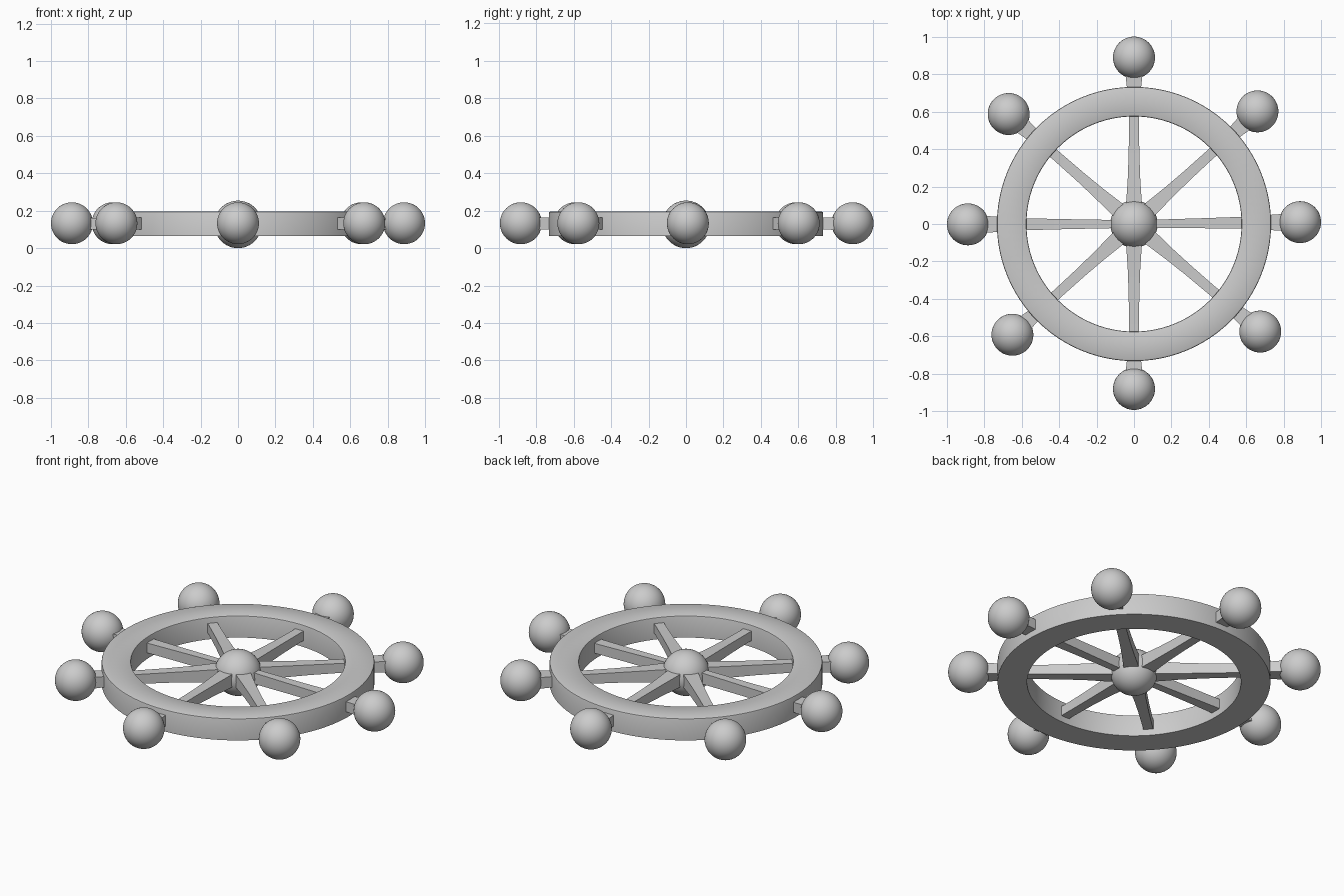
import bpy, bmesh
from math import cos, sin, radians, pi, atan2, hypot
from mathutils import Matrix

if "Cube" in bpy.data.objects:
    bpy.data.objects.remove(bpy.data.objects["Cube"])

MID = 0.131  # height of the wheel's middle plane


def add_object(name, bm, angle=35):
    bmesh.ops.recalc_face_normals(bm, faces=bm.faces)
    mesh = bpy.data.meshes.new(name)
    bm.to_mesh(mesh)
    bm.free()
    ob = bpy.data.objects.new(name, mesh)
    bpy.context.collection.objects.link(ob)
    bpy.ops.object.select_all(action='DESELECT')
    ob.select_set(True)
    bpy.context.view_layer.objects.active = ob
    bpy.ops.object.shade_smooth_by_angle(angle=radians(angle))
    return ob


def ball(name, x, y, z, r):
    bm = bmesh.new()
    bmesh.ops.create_uvsphere(bm, u_segments=48, v_segments=24, radius=r,
                              matrix=Matrix.Translation((x, y, z)))
    add_object(name, bm)


def rim(name, profile, steps=96):
    bm = bmesh.new()
    rings = [[bm.verts.new((r * cos(2 * pi * i / steps), r * sin(2 * pi * i / steps), z))
              for r, z in profile] for i in range(steps)]
    n = len(profile)
    for i in range(steps):
        a, b = rings[i], rings[(i + 1) % steps]
        for j in range(n):
            k = (j + 1) % n
            bm.faces.new((a[j], b[j], b[k], a[k]))
    return add_object(name, bm)


def spoke(name, angle, sections):
    # square bar swept outward through (radius, width, height) sections
    bm = bmesh.new()
    c, s = cos(angle), sin(angle)
    rings = []
    for r, w, h in sections:
        ring = []
        for u, v in ((-1, -1), (1, -1), (1, 1), (-1, 1)):
            t = u * w / 2
            ring.append(bm.verts.new((r * c - t * s, r * s + t * c, MID + v * h / 2)))
        rings.append(ring)
    for a, b in zip(rings, rings[1:]):
        for j in range(4):
            k = (j + 1) % 4
            bm.faces.new((a[j], a[k], b[k], b[j]))
    bm.faces.new(rings[0])
    bm.faces.new(rings[-1])
    add_object(name, bm)


# rim with softened top edges
rim("rim", [(0.575, 0.065), (0.733, 0.065), (0.733, 0.187), (0.731, 0.192), (0.725, 0.195),
            (0.583, 0.195), (0.577, 0.192), (0.575, 0.187)])

# central hub
ball("hub", 0, 0, 0.127, 0.127)

# spokes running through the rim, each ending in a ball handle
flared = [(0.03, 0.09, 0.08), (0.14, 0.08, 0.075), (0.25, 0.066, 0.066), (0.38, 0.057, 0.06),
          (0.55, 0.053, 0.056), (0.65, 0.06, 0.06), (0.74, 0.078, 0.064), (0.84, 0.1, 0.068)]
widening = [(0.03, 0.043, 0.07), (0.14, 0.045, 0.065), (0.38, 0.054, 0.06),
            (0.58, 0.064, 0.058), (0.74, 0.083, 0.06), (0.84, 0.095, 0.062)]
handles = [(0.888, 0.01), (0.66, 0.602), (0, 0.89), (-0.67, 0.588),
           (-0.888, -0.002), (-0.65, -0.592), (0, -0.882), (0.675, -0.575)]
for i, (x, y) in enumerate(handles):
    spoke(f"spoke_{i + 1}", atan2(y, x), widening if i % 4 == 0 else flared)
    ball(f"handle_{i + 1}", x, y, 0.133, 0.112)
